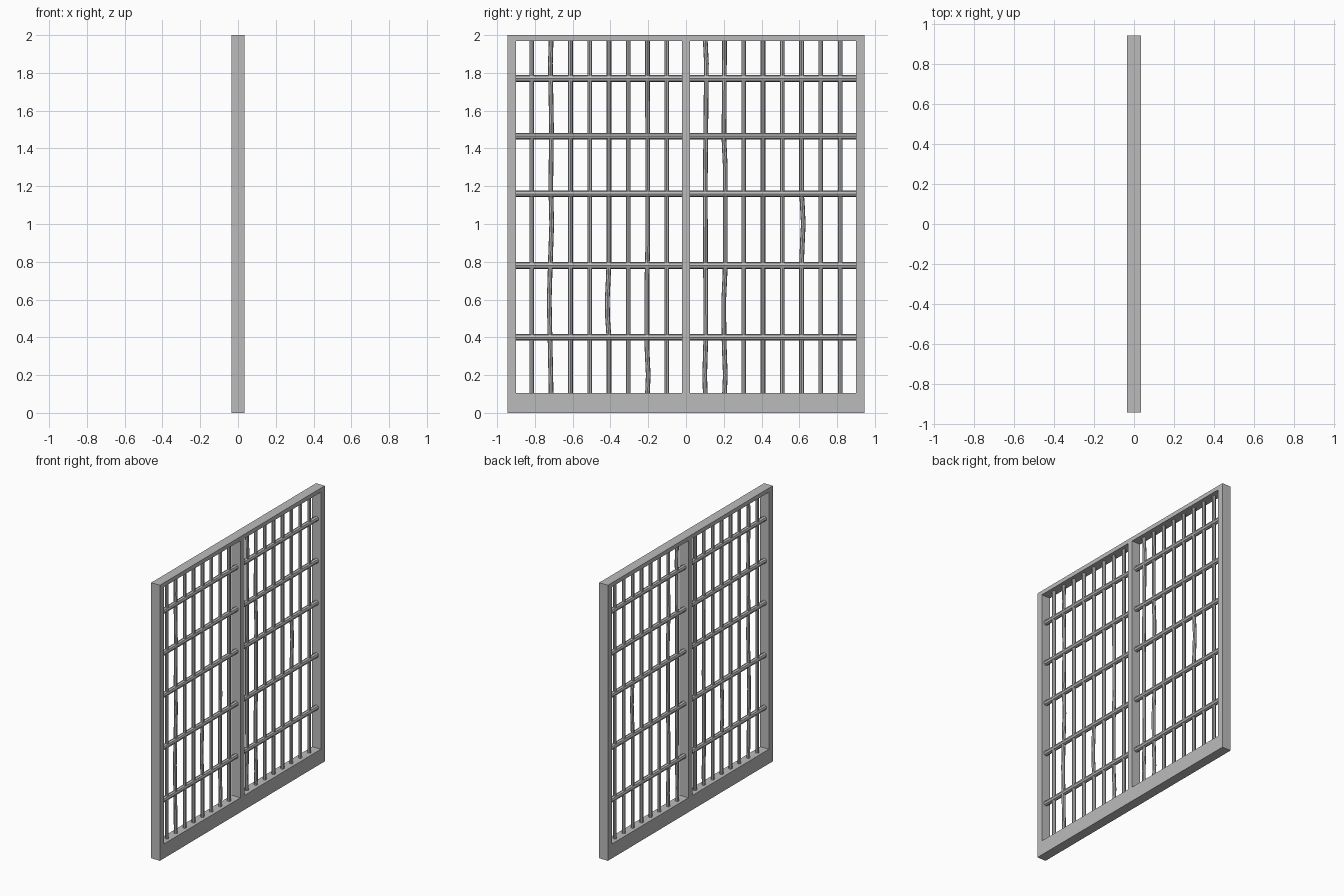
import bpy
from mathutils import Vector

cube = bpy.data.objects.get("Cube")
if cube:
    bpy.data.objects.remove(cube, do_unlink=True)

# One grey iron colour
iron = bpy.data.materials.new("grey iron")
iron.use_nodes = True
iron.diffuse_color = (0.5, 0.5, 0.5, 1)
iron.node_tree.nodes["Principled BSDF"].inputs["Base Color"].default_value = (0.5, 0.5, 0.5, 1)

DEPTH, HALF, TOP = 0.07, 0.945, 2.0
STILE, MULLION, SILL, HEAD = 0.045, 0.022, 0.105, 0.03


def box(name, y0, y1, z0, z1):
    bpy.ops.mesh.primitive_cube_add(size=1, location=(0, (y0 + y1) / 2, (z0 + z1) / 2))
    ob = bpy.context.object
    ob.name = name
    ob.scale = (DEPTH, y1 - y0, z1 - z0)
    bpy.ops.object.transform_apply(location=False, rotation=False, scale=True)
    ob.data.materials.append(iron)


def rod(name, points, radius):
    """Round bar swept along a path, converted to a mesh."""
    curve = bpy.data.curves.new(name, "CURVE")
    curve.dimensions = "3D"
    curve.bevel_depth = radius
    curve.bevel_resolution = 2
    curve.use_fill_caps = True
    spline = curve.splines.new("POLY")
    spline.points.add(len(points) - 1)
    for p, co in zip(spline.points, points):
        p.co = (*co, 1)
    ob = bpy.data.objects.new(name, curve)
    bpy.context.collection.objects.link(ob)
    bpy.ops.object.select_all(action="DESELECT")
    ob.select_set(True)
    bpy.context.view_layer.objects.active = ob
    bpy.ops.object.convert(target="MESH")
    ob = bpy.context.object
    ob.data.materials.clear()
    ob.data.materials.append(iron)
    bpy.ops.object.shade_smooth_by_angle()


# Outer frame and centre post
box("left_stile", -HALF, -HALF + STILE, 0, TOP)
box("right_stile", HALF - STILE, HALF, 0, TOP)
box("bottom_rail", -HALF + STILE, HALF - STILE, 0, SILL)
box("top_rail", -HALF + STILE, HALF - STILE, TOP - HEAD, TOP)
box("centre_post", -MULLION, MULLION, SILL, TOP - HEAD)

# Horizontal bars in each bay
for z in (0.4, 0.78, 1.16, 1.465, 1.77):
    for side in (-1, 1):
        rod("cross_bar", [(0, side * (MULLION - 0.005), z),
                          (0, side * (HALF - STILE + 0.005), z)], 0.018)

# Slightly bent bars: bar number -> (height, sideways shift) of each kink
bends = {
    -7: [(0.35, -0.005), (0.6, -0.01), (0.8, -0.004), (1.0, 0.003), (1.2, -0.002), (1.5, 0.002), (1.85, -0.004)],
    -4: [(0.4, 0), (0.5, -0.007), (0.6, -0.009), (0.7, -0.004), (0.8, 0)],
    -2: [(0.2, 0.004), (0.35, -0.003), (0.7, -0.003), (0.9, 0.002)],
    1: [(0.2, -0.003), (0.4, 0.003), (1.2, 0), (1.85, 0.006)],
    2: [(0.2, 0.004), (0.4, -0.003), (0.6, -0.004), (0.75, 0.003), (1.3, 0.004), (1.45, -0.003)],
    6: [(0.8, 0), (0.9, 0.004), (1.0, 0.009), (1.1, 0.004), (1.16, 0)],
}

# Vertical bars, eight to each bay
for i in [n for n in range(-8, 9) if n]:
    y = 0.102 * i
    path = [(SILL - 0.005, 0)] + bends.get(i, []) + [(TOP - HEAD + 0.005, 0)]
    rod("upright_bar", [Vector((0, y + dy, z)) for z, dy in path], 0.0125)
